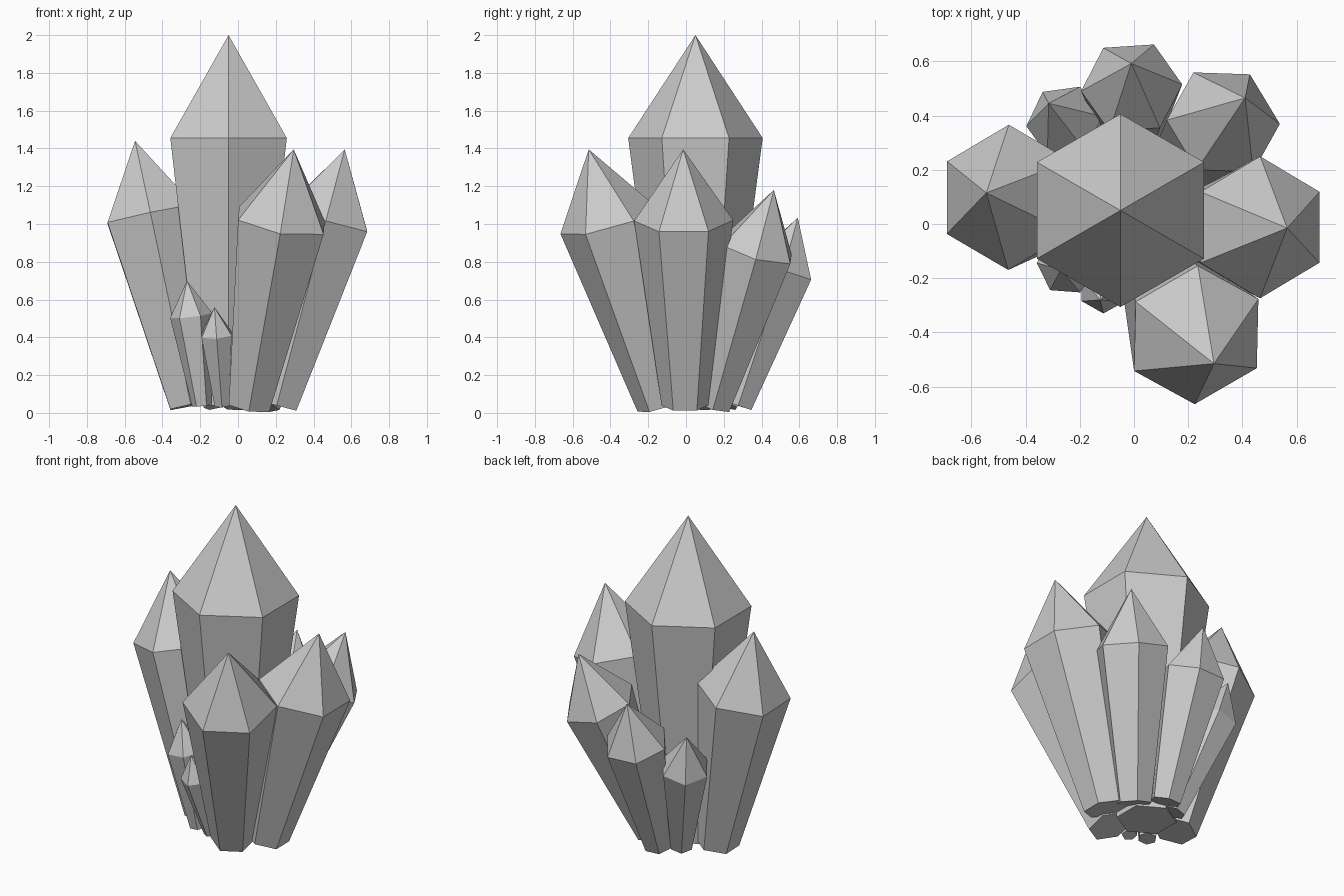
import bpy, bmesh, math
from mathutils import Vector

cube = bpy.data.objects.get("Cube")
if cube:
    bpy.data.objects.remove(cube, do_unlink=True)

# One flat colour for every crystal
stone = bpy.data.materials.new("pale_grey_crystal")
stone.use_nodes = True
COLOUR = (0.6, 0.6, 0.6, 1)
stone.diffuse_color = COLOUR
stone.node_tree.nodes["Principled BSDF"].inputs["Base Color"].default_value = COLOUR

SIDES = 6
SHOULDER = 0.722   # share of the length where the point begins
TAPER = 0.475      # foot radius against shoulder radius
FOOT_Z = 0.04


def crystal(name, foot, tip, radius, turn):
    """Six-sided shaft that widens upwards and ends in a point, leaning from foot to tip."""
    start, end = Vector((*foot, FOOT_Z)), Vector(tip)
    lean = Vector((0, 0, 1)).rotation_difference(end - start)
    bm = bmesh.new()

    def ring(share, r):
        centre = start.lerp(end, share)
        angles = [math.radians(turn) + math.tau * i / SIDES for i in range(SIDES)]
        return [bm.verts.new(centre + lean @ Vector((r * math.cos(a), r * math.sin(a), 0)))
                for a in angles]

    low, high = ring(0, radius * TAPER), ring(SHOULDER, radius)
    point = bm.verts.new(end)
    bm.faces.new(low[::-1])
    for i in range(SIDES):
        j = (i + 1) % SIDES
        bm.faces.new((low[i], low[j], high[j], high[i]))
        bm.faces.new((high[i], high[j], point))

    mesh = bpy.data.meshes.new(name)
    bm.to_mesh(mesh)
    bm.free()
    mesh.materials.append(stone)
    obj = bpy.data.objects.new(name, mesh)
    bpy.context.collection.objects.link(obj)


# Tall central crystal
crystal("main_crystal", (-0.05, 0.05), (-0.05, 0.05, 2.0), 0.356, 30)

# Large crystals leaning outwards around it
crystal("right_side_crystal", (-0.25, 0.055), (-0.545, 0.115, 1.44), 0.268, 30)
crystal("left_side_crystal", (0.205, -0.005), (0.565, -0.015, 1.395), 0.262, 30)
crystal("front_crystal", (0.06, -0.135), (0.295, -0.515, 1.395), 0.265, 30)

# Middle-sized crystals at the back
crystal("back_left_crystal", (0.12, 0.145), (0.41, 0.465, 1.18), 0.215, 0)
crystal("back_crystal", (-0.005, 0.27), (-0.01, 0.592, 1.033), 0.187, 4)
crystal("back_right_crystal", (-0.115, 0.21), (-0.315, 0.445, 0.85), 0.142, 6)

# Small crystals at the front
crystal("small_front_crystal", (-0.19, -0.11), (-0.27, -0.168, 0.7), 0.112, -4)
crystal("smallest_front_crystal", (-0.085, -0.14), (-0.125, -0.28, 0.56), 0.092, 30)
